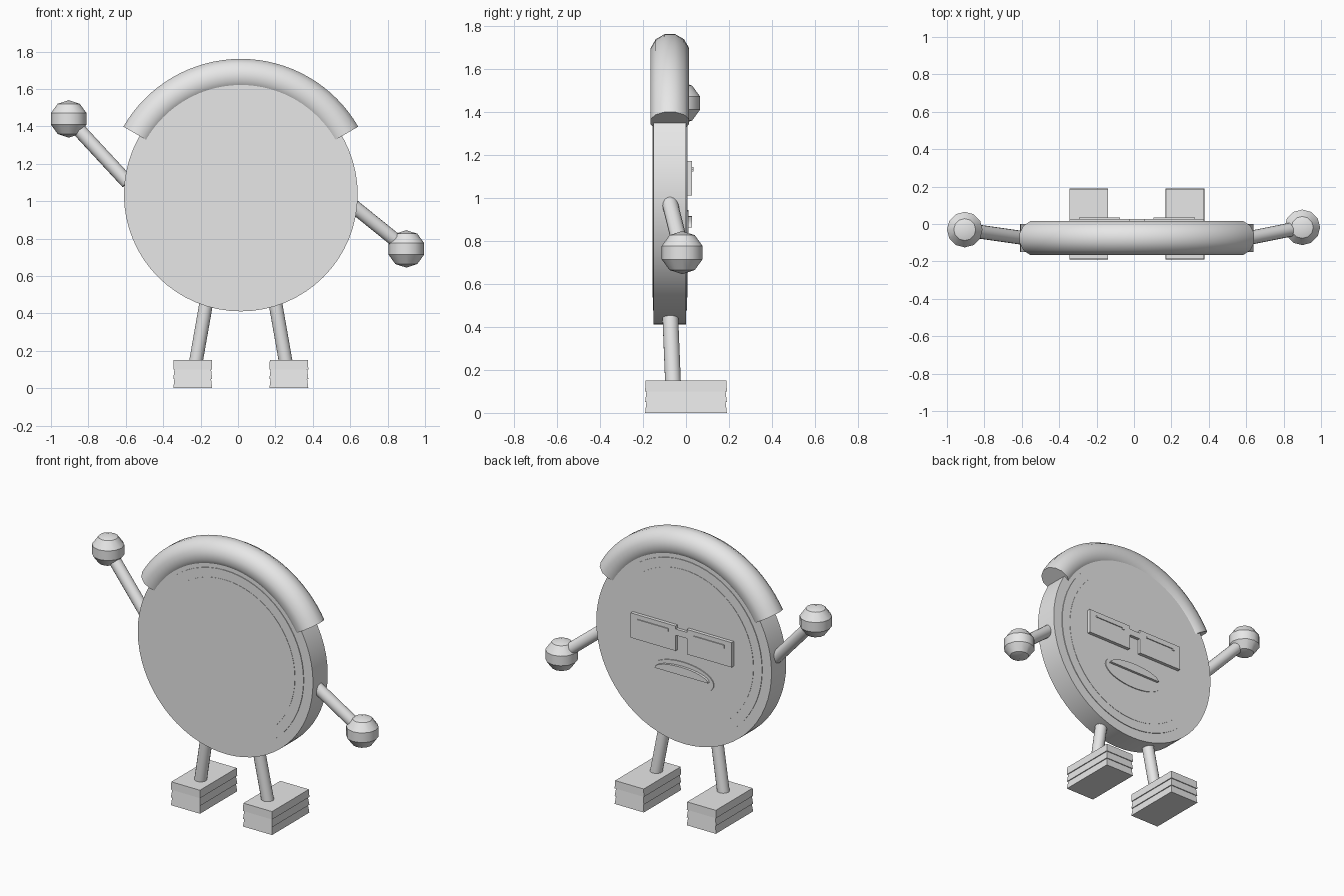
import bpy, bmesh, math
from mathutils import Vector

cube = bpy.data.objects.get("Cube")
if cube:
    bpy.data.objects.remove(cube, do_unlink=True)

grey = bpy.data.materials.new("plain grey")
grey.use_nodes = True
grey.diffuse_color = (0.8, 0.8, 0.8, 1)
grey.node_tree.nodes["Principled BSDF"].inputs["Base Color"].default_value = (0.8, 0.8, 0.8, 1)

CX, CZ, MID = 0.015, 1.036, -0.075   # centre of the round body


def finish(name, bm, smooth=True):
    bmesh.ops.recalc_face_normals(bm, faces=bm.faces)
    mesh = bpy.data.meshes.new(name)
    bm.to_mesh(mesh)
    bm.free()
    mesh.materials.append(grey)
    obj = bpy.data.objects.new(name, mesh)
    bpy.context.collection.objects.link(obj)
    if smooth:
        bpy.ops.object.select_all(action='DESELECT')
        obj.select_set(True)
        bpy.context.view_layer.objects.active = obj
        bpy.ops.object.shade_smooth_by_angle(angle=math.radians(32))
    return obj


def loft(name, rings, smooth=True):
    """Skin a row of equal rings and cap both ends."""
    bm = bmesh.new()
    loops = [[bm.verts.new(p) for p in ring] for ring in rings]
    n = len(loops[0])
    for a, b in zip(loops, loops[1:]):
        for i in range(n):
            j = (i + 1) % n
            bm.faces.new((a[i], a[j], b[j], b[i]))
    bm.faces.new(loops[0])
    bm.faces.new(loops[-1])
    return finish(name, bm, smooth)


def slab(name, outline, y0, y1):
    """Extrude an x-z outline from y0 to y1."""
    return loft(name, [[(x, y, z) for x, z in outline] for y in (y0, y1)])


def ellipse(cx, cz, rx, rz, n=64, start=0.0, sweep=math.tau):
    steps = n if sweep == math.tau else n - 1
    return [(cx + rx * math.cos(start + sweep * i / steps),
             cz + rz * math.sin(start + sweep * i / steps)) for i in range(n)]


def box(x0, x1, z0, z1):
    return [(x0, z0), (x1, z0), (x1, z1), (x0, z1)]


def rod(name, start, end, radius=0.037, sides=16):
    start, end = Vector(start), Vector(end)
    turn = (end - start).to_track_quat('Z', 'Y')
    circle = [turn @ Vector((x, z, 0)) for x, z in ellipse(0, 0, radius, radius, sides)]
    loft(name, [[p + c for c in circle] for p in (start, end)])


def ball(name, centre, radius=0.1):
    bm = bmesh.new()
    bmesh.ops.create_uvsphere(bm, u_segments=12, v_segments=5, radius=radius)
    bmesh.ops.translate(bm, verts=bm.verts, vec=centre)
    finish(name, bm)


# Round body with shallow raised discs on both sides
slab("body", ellipse(CX, CZ, 0.625, 0.625), -0.15, 0.0)
slab("body_raised_disc", ellipse(CX, CZ, 0.56, 0.56), -0.154, 0.004)
slab("body_inner_disc", ellipse(CX, CZ, 0.5, 0.5), -0.156, 0.006)

# Hair: a thick arc hugging the top of the body
arc = []
for i in range(33):
    a = math.radians(-60 + 120 * i / 32)
    section = ellipse(0.635, 0, 0.093, 0.093, 12, math.radians(15))
    arc.append([(CX + r * math.sin(a), MID + y, CZ + r * math.cos(a)) for r, y in section])
loft("hair", arc)

# Arms and hands, one raised and one lowered
for side, shoulder, hand in (
        ("right", (-0.59, MID, 1.1), (-0.905, -0.03, 1.44)),
        ("left", (0.615, MID, 0.975), (0.9, -0.018, 0.745))):
    rod(side + "_arm", shoulder, hand)
    ball(side + "_hand", hand)

for side, s in (("right", -1), ("left", 1)):
    # Legs and feet
    rod(side + "_leg", (CX + s * 0.177, MID, 0.5), (CX + s * 0.242, -0.06, 0.13))
    fx = CX + s * 0.257
    layers = [(0, 0), (0.05, 0.006), (0.05, 0), (0.1, 0.006), (0.1, 0), (0.15, 0.002)]
    loft(side + "_foot", [[(fx + u * (0.104 - d), v * (0.19 - d), z)
                           for u, v in ((-1, -1), (1, -1), (1, 1), (-1, 1))]
                          for z, d in layers], smooth=False)

    # Spectacle lenses, each with a hooked glint
    slab(side + "_lens", box(CX + s * 0.04, CX + s * 0.36, 1.01, 1.17), 0.0, 0.028)
    g0, g1 = (CX + s * 0.2 - 0.11, CX + s * 0.2 + 0.11)
    slab(side + "_glint", [(g0, 1.122), (g0 + 0.014, 1.122), (g0 + 0.014, 1.132),
                           (g1, 1.132), (g1, 1.142), (g0, 1.142)], 0.025, 0.034)

# Spectacle bridge
slab("bridge", box(CX - 0.05, CX + 0.05, 1.11, 1.15), 0.0, 0.026)

# Open mouth with a raised row of upper teeth
slab("mouth", ellipse(CX, 0.85, 0.22, 0.092, 40), 0.0, 0.012)
slab("teeth", ellipse(CX, 0.862, 0.19, 0.053, 20, 0, math.pi), 0.0, 0.028)
